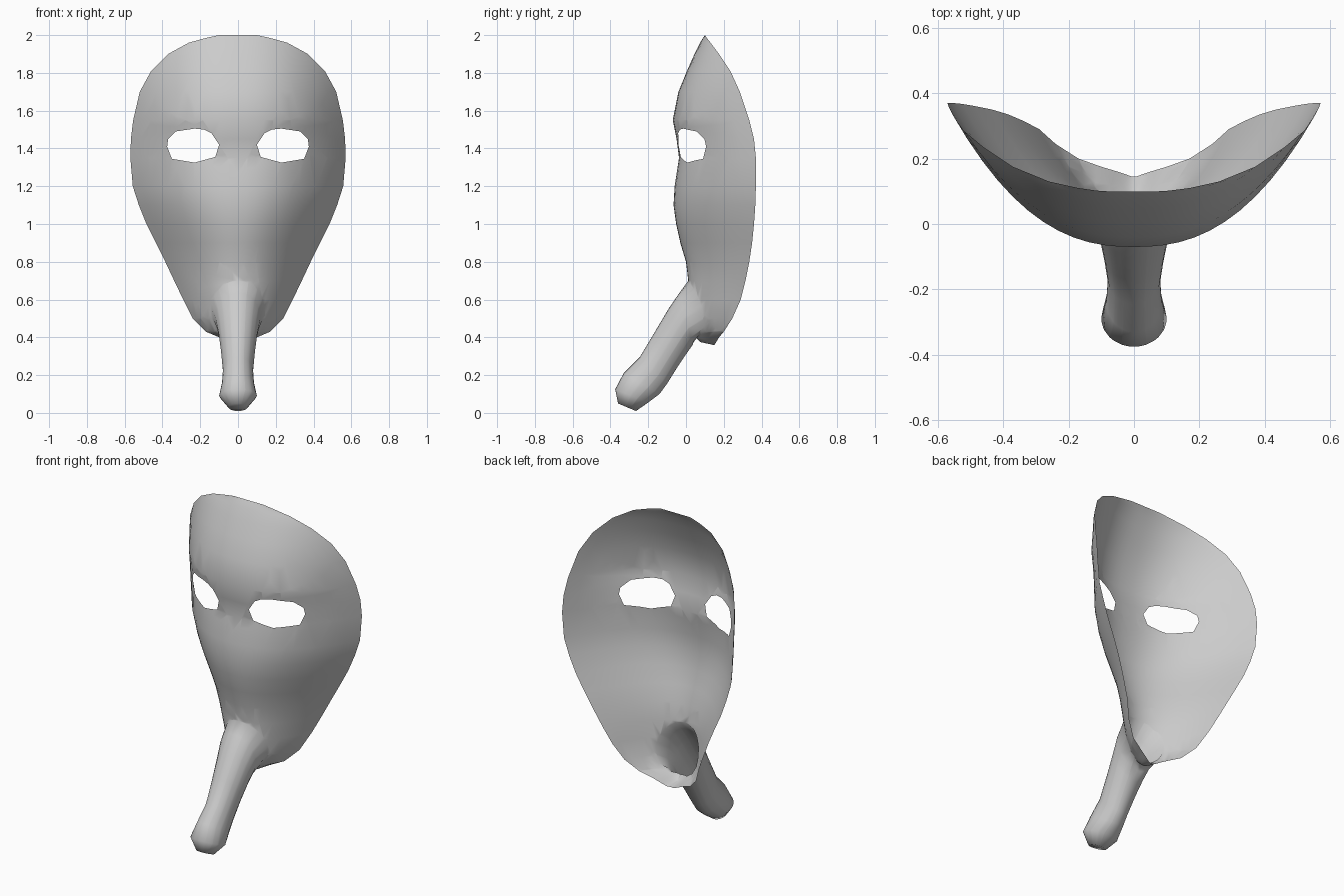
import bpy, bmesh, math
from mathutils import Vector

if "Cube" in bpy.data.objects:
    bpy.data.objects.remove(bpy.data.objects["Cube"], do_unlink=True)

mat = bpy.data.materials.new("plain grey")
mat.use_nodes = True
grey = (0.6, 0.6, 0.6, 1)
mat.diffuse_color = grey
mat.node_tree.nodes["Principled BSDF"].inputs["Base Color"].default_value = grey

# Mask rows: height, half width, centre depth, rim depth
ROWS = [
    (2.0, .10, .10, .10), (1.985, .17, .09, .11), (1.96, .26, .075, .13),
    (1.9, .37, .045, .175), (1.81, .46, .005, .235), (1.7, .52, -.04, .285),
    (1.55, .555, -.07, .335), (1.45, .567, -.05, .36), (1.35, .57, -.037, .37),
    (1.2, .557, -.06, .37), (1.1, .525, -.066, .367), (1.0, .485, -.052, .36),
    (.9, .435, -.03, .35), (.8, .385, 0, .335), (.7, .338, .012, .315),
    (.6, .29, .012, .29), (.5, .24, .022, .245), (.43, .17, .035, .2),
    (.4, .10, .05, .175), (.375, .05, .075, .16), (.36, .02, .145, .15)]
COLS = 24

bm = bmesh.new()


def make_row(z, w, front, rim):
    power = 2 + .4 * min(1, max(0, (z - .9) / .4))
    us = [2 * i / COLS - 1 for i in range(COLS + 1)]
    return [bm.verts.new((u * w, front + (rim - front) * abs(u) ** power, z)) for u in us]


# Curved face sheet
grid = [make_row(*r) for r in ROWS]
for a, b in zip(grid, grid[1:]):
    for i in range(COLS):
        bm.faces.new((a[i], b[i], b[i + 1], a[i + 1]))


def cut_hole(outline):
    """Cut a convex outline (x, z) through the sheet; return its edges."""
    n = len(outline)
    cx = sum(p[0] for p in outline) / n
    cz = sum(p[1] for p in outline) / n
    inside = list(bm.faces)
    for (x0, z0), (x1, z1) in zip(outline, outline[1:] + outline[:1]):
        point, normal = Vector((x0, 0, z0)), Vector((z1 - z0, 0, x0 - x1)).normalized()
        if normal.dot(Vector((cx, 0, cz)) - point) > 0:
            normal.negate()
        near = [f for f in inside
                if min(normal.dot(v.co - point) for v in f.verts) < 0]
        # Only the faces around the hole are split
        near = [f for f in near if abs(f.calc_center_median().x - cx) < .22
                and abs(f.calc_center_median().z - cz) < .24]
        geom = set(near)
        for f in near:
            geom.update(f.edges)
            geom.update(f.verts)
        res = bmesh.ops.bisect_plane(bm, geom=list(geom), dist=1e-5,
                                     plane_co=point, plane_no=normal)
        faces = set(near) | {g for g in res["geom"] if isinstance(g, bmesh.types.BMFace)}
        inside = [f for f in faces if f.is_valid
                  and normal.dot(f.calc_center_median() - point) < 0]
    chosen = set(inside)
    loop = [e for f in chosen for e in f.edges
            if sum(g in chosen for g in e.link_faces) == 1]
    bmesh.ops.delete(bm, geom=list(chosen), context="FACES")
    return [e for e in loop if e.is_valid]


# Eye holes
EYE = [(.10, 1.42), (.14, 1.48), (.18, 1.5), (.23, 1.505), (.33, 1.49),
       (.37, 1.45), (.375, 1.41), (.35, 1.345), (.23, 1.325), (.12, 1.355)]
for side in (1, -1):
    cut_hole([(side * x, z) for x, z in EYE])

# Opening for the hollow trunk
MID, HIGH, WIDE = .55, .15, .14
ring = [2 * math.pi * i / 16 for i in range(16)]
loop = cut_hole([(WIDE * math.cos(a), MID + HIGH * math.sin(a)) for a in ring])
angle = {v: math.atan2((v.co.z - MID) / HIGH, v.co.x / WIDE) for e in loop for v in e.verts}

# Trunk rings: top y, top z, bottom y, bottom z, half width
TRUNK = [(-.035, .635, .035, .36, .118), (-.09, .555, 0, .31, .104),
         (-.17, .42, -.05, .235, .09), (-.245, .295, -.10, .155, .08),
         (-.33, .21, -.14, .10, .085), (-.375, .125, -.20, .055, .10),
         (-.36, .05, -.265, .01, .05)]
for ty, tz, by, bz, half in TRUNK:
    top, bottom = Vector((0, ty, tz)), Vector((0, by, bz))
    new = bmesh.ops.extrude_edge_only(bm, edges=loop)["geom"]
    fresh = [g for g in new if isinstance(g, bmesh.types.BMVert)]
    loop = [g for g in new if isinstance(g, bmesh.types.BMEdge)
            and all(v in fresh for v in g.verts)]
    turned = {}
    for v in fresh:
        old = next(e.other_vert(v) for e in v.link_edges if e.other_vert(v) in angle)
        turned[v] = angle[old]
    for v, a in turned.items():
        v.co = (top + bottom) / 2 + (top - bottom) / 2 * math.sin(a)
        v.co.x = half * math.cos(a)
    angle = turned
bmesh.ops.edgeloop_fill(bm, edges=loop)

bmesh.ops.recalc_face_normals(bm, faces=bm.faces)
brow = max(bm.faces, key=lambda f: -f.calc_center_median().y if f.calc_center_median().z > 1.5 else -9)
if brow.normal.y > 0:
    bmesh.ops.reverse_faces(bm, faces=bm.faces)
for f in bm.faces:
    f.smooth = True

mesh = bpy.data.meshes.new("trunk_mask")
bm.to_mesh(mesh)
bm.free()
mesh.materials.append(mat)
mask = bpy.data.objects.new("trunk_mask", mesh)
bpy.context.collection.objects.link(mask)
